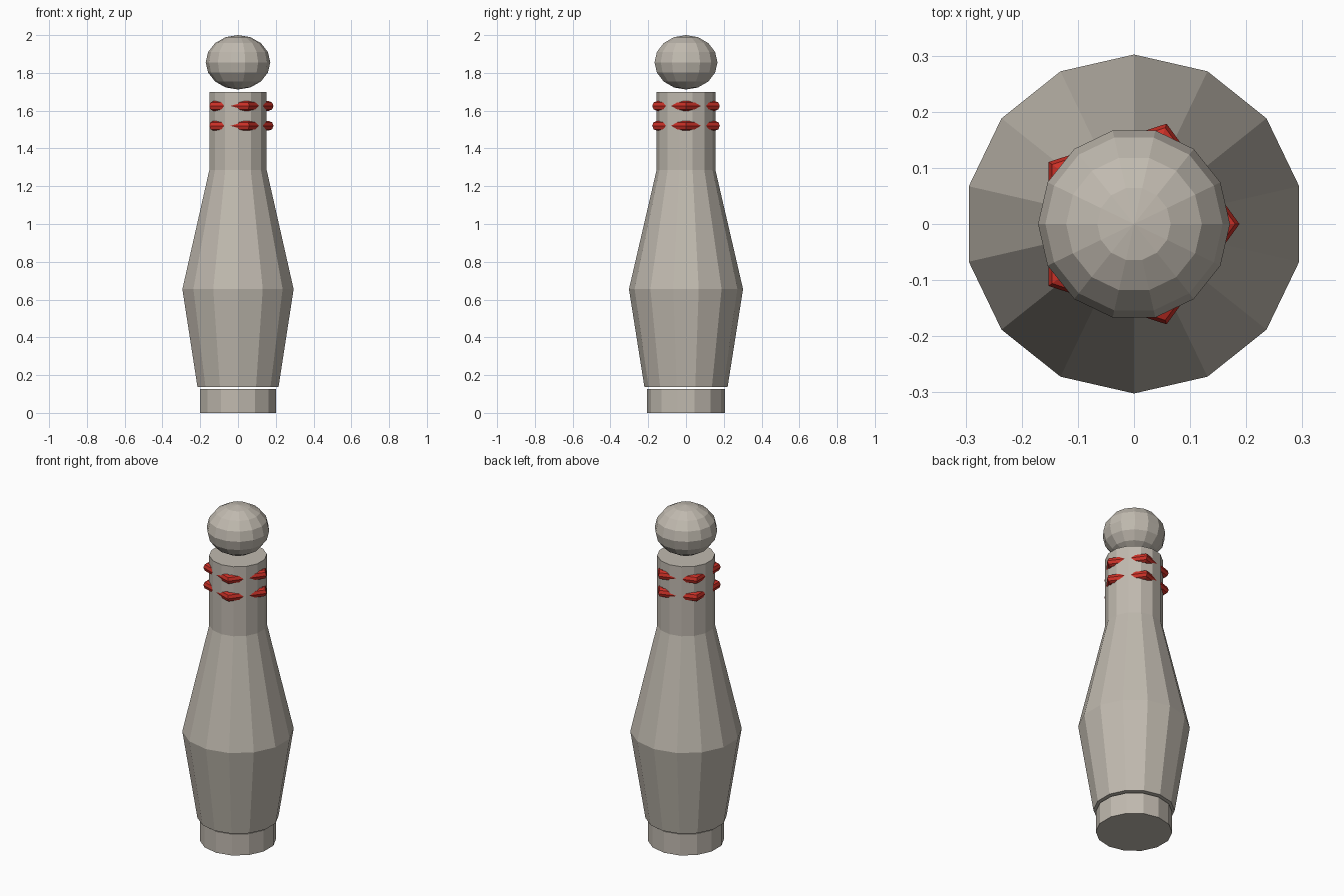
import bpy
import bmesh
from math import cos, sin, tau, pi

cube = bpy.data.objects.get("Cube")
if cube:
    bpy.data.objects.remove(cube, do_unlink=True)

SIDES = 14


def make_material(name, colour):
    mat = bpy.data.materials.new(name)
    mat.use_nodes = True
    mat.diffuse_color = (*colour, 1)
    mat.node_tree.nodes["Principled BSDF"].inputs["Base Color"].default_value = (*colour, 1)
    return mat


ivory = make_material("warm grey", (0.53, 0.49, 0.43))
red = make_material("red", (0.60, 0.03, 0.02))


def lathe(name, profile, mat):
    """Spin (radius, z) points into a closed, flat-faced solid."""
    bm = bmesh.new()
    rings = []
    for r, z in profile:
        angles = [pi / 2 + tau * i / SIDES for i in range(SIDES)]
        rings.append([bm.verts.new((r * cos(a), r * sin(a), z)) for a in angles])
    for low, high in zip(rings, rings[1:]):
        for i in range(SIDES):
            j = (i + 1) % SIDES
            bm.faces.new((low[i], low[j], high[j], high[i]))
    bm.faces.new(rings[0][::-1])
    bm.faces.new(rings[-1])
    mesh = bpy.data.meshes.new(name)
    bm.to_mesh(mesh)
    bm.free()
    mesh.materials.append(mat)
    obj = bpy.data.objects.new(name, mesh)
    bpy.context.collection.objects.link(obj)
    return obj


# Foot and bottle-shaped body, with a thin gap between them
lathe("base", [(0.207, 0), (0.207, 0.127)], ivory)
lathe("body", [(0.22, 0.136), (0.302, 0.655), (0.156, 1.285), (0.156, 1.70)], ivory)

# Slightly flattened faceted head, floating just above the neck
bpy.ops.mesh.primitive_uv_sphere_add(segments=SIDES, ring_count=8, radius=1,
                                     location=(0, 0, 1.856), rotation=(0, 0, pi / 2))
head = bpy.context.object
head.name = "head"
head.scale = (0.171, 0.171, 0.144)
head.data.materials.append(ivory)

# Five-sided rings whose corners poke out of the neck
for name, z in (("lower_neck_ring", 1.52), ("upper_neck_ring", 1.625)):
    bpy.ops.mesh.primitive_torus_add(major_segments=5, minor_segments=8,
                                     major_radius=0.162, minor_radius=0.026,
                                     location=(0, 0, z))
    ring = bpy.context.object
    ring.name = name
    ring.data.materials.append(red)
